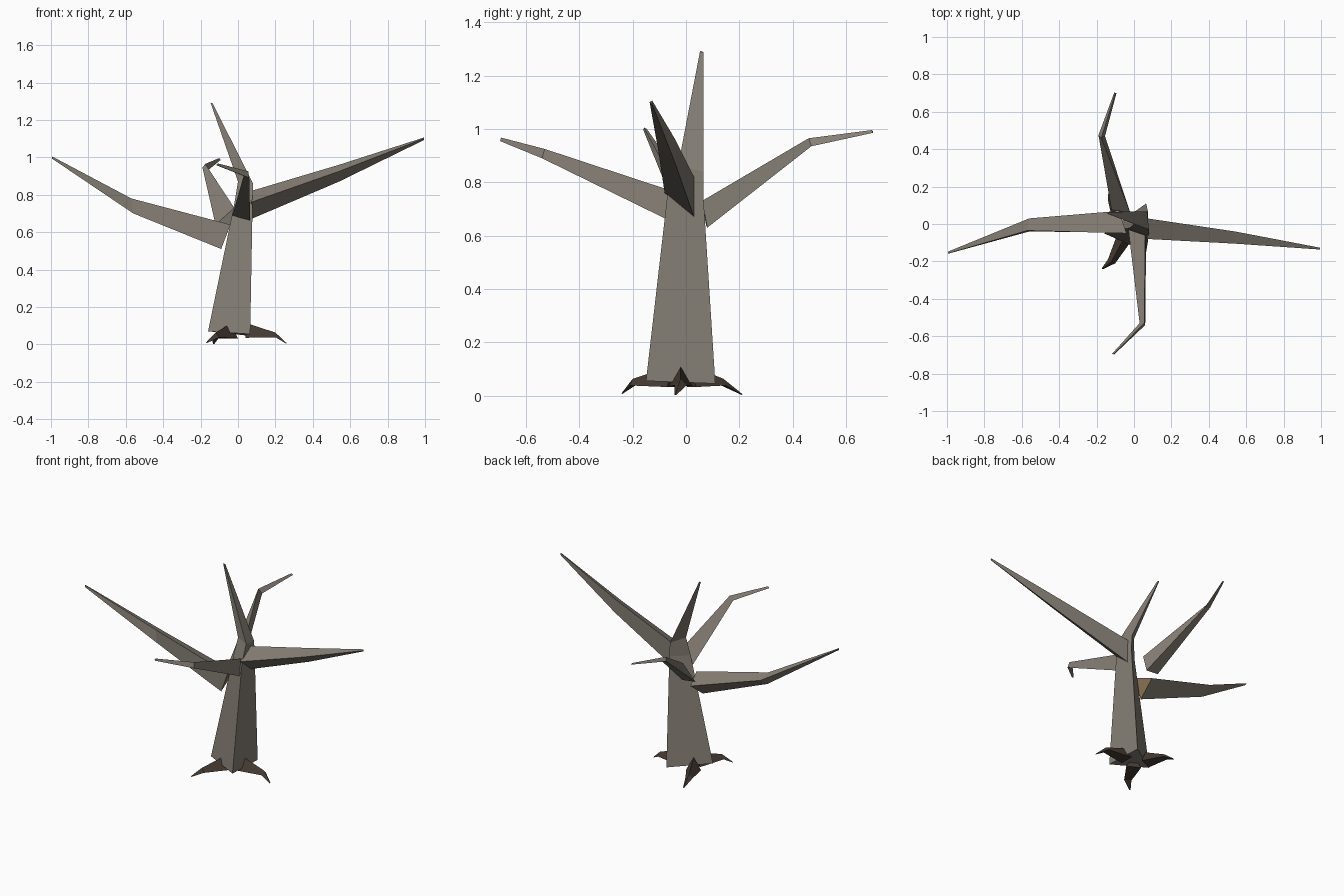
import bpy
import bmesh
from mathutils import Vector

default_cube = bpy.data.objects.get("Cube")
if default_cube:
    bpy.data.objects.remove(default_cube, do_unlink=True)


def make_material(name, red, green, blue):
    material = bpy.data.materials.new(name)
    material.use_nodes = True
    color = (red, green, blue, 1)
    material.diffuse_color = color
    shader = next(node for node in material.node_tree.nodes if node.type == "BSDF_PRINCIPLED")
    shader.inputs["Base Color"].default_value = color
    shader.inputs["Roughness"].default_value = 0.9
    return material


bark = make_material("grey_bark", .24, .215, .18)
root_bark = make_material("dark_brown_root", .06, .043, .033)
cut_wood = make_material("tan_cut_wood", .27, .17, .09)


def tip_ring(ring, tip, size):
    """Shrink a copy of a triangular ring around the tip position."""
    points = [Vector(point) for point in ring]
    middle = sum(points, Vector()) / len(points)
    longest = max((point - middle).length for point in points)
    return [Vector(tip) + (point - middle) * size / longest for point in points]


def make_limb(name, rings, tip, material, cap_material=None, tip_size=.008):
    """Join three-sided rings into a flat-faced limb ending in a small tip."""
    rings = rings + [tip_ring(rings[-1], tip, tip_size)]
    mesh = bpy.data.meshes.new(name)
    bm = bmesh.new()
    loops = [[bm.verts.new(point) for point in ring] for ring in rings]
    for lower, upper in zip(loops, loops[1:]):
        for i in range(len(lower)):
            j = (i + 1) % len(lower)
            bm.faces.new((lower[i], lower[j], upper[j], upper[i]))
    base_cap = bm.faces.new(list(reversed(loops[0])))
    bm.faces.new(loops[-1])
    mesh.materials.append(material)
    if cap_material:
        mesh.materials.append(cap_material)
        base_cap.material_index = 1
    bmesh.ops.recalc_face_normals(bm, faces=bm.faces[:])
    bm.to_mesh(mesh)
    bm.free()
    limb = bpy.data.objects.new(name, mesh)
    bpy.context.scene.collection.objects.link(limb)
    return limb


# Trunk tapering into the leaning top spike
trunk_base = [(.065, -.15, .055), (.065, .11, .045), (-.16, -.05, .07)]
trunk_neck = [(.078, -.07, .75), (.075, .065, .75), (-.02, -.02, .75)]
trunk_crown = [(.08, -.03, .86), (.07, .066, .84), (0, 0, .87)]
make_limb("trunk", [trunk_base, trunk_neck, trunk_crown], (-.14, .058, 1.29), bark)

# Long straight branch on the left side
left_base = [(.07, .03, .67), (.07, .03, .82), (.07, -.08, .76)]
left_middle = [(.54, -.04, .87), (.54, -.04, .96), (.54, -.105, .925)]
make_limb("left_branch", [left_base, left_middle], (.995, -.13, 1.1), bark)

# Bent branch on the right side with an exposed cut end
right_base = [(-.04, -.05, .64), (-.08, .07, .6), (-.09, -.045, .51)]
right_bend = [(-.57, -.035, .78), (-.56, .03, .75), (-.56, -.04, .7)]
make_limb("right_branch", [right_base, right_bend], (-.995, -.155, 1), bark, cut_wood)

# Front and back branches, each with a thin hooked end
front_base = [(-.03, -.03, .69), (.065, -.07, .66), (.06, -.06, .77)]
front_bend = [(.03, -.53, .9), (.06, -.54, .89), (.055, -.53, .925)]
make_limb("front_branch", [front_base, front_bend], (-.11, -.695, .96), bark)

back_base = [(-.12, .075, .64), (-.02, .06, .73), (-.03, .08, .63)]
back_bend = [(-.19, .475, .945), (-.175, .46, .965), (-.155, .47, .935)]
make_limb("back_branch", [back_base, back_bend], (-.1, .7, .99), bark)


# Hooked roots spreading out from under the trunk
def make_root(name, start, bend, tip):
    start, bend, tip = Vector(start), Vector(bend), Vector(tip)
    out = (bend - start).normalized()
    side = Vector((-out.y, out.x, 0))
    up = Vector((0, 0, 1))
    base = [start + side * .045, start - side * .045, start + up * .08]
    knuckle = [bend + side * .022, bend - side * .022, bend + up * .025]
    make_limb(name, [base, knuckle], tip, root_bark, tip_size=.004)


make_root("left_root", (.04, -.02, .035), (.2, -.02, .038), (.26, -.04, .004))
make_root("front_root", (-.04, -.05, .032), (-.12, -.2, .038), (-.17, -.24, .008))
make_root("back_root", (-.07, .02, .032), (-.12, .14, .038), (-.13, .21, .004))
